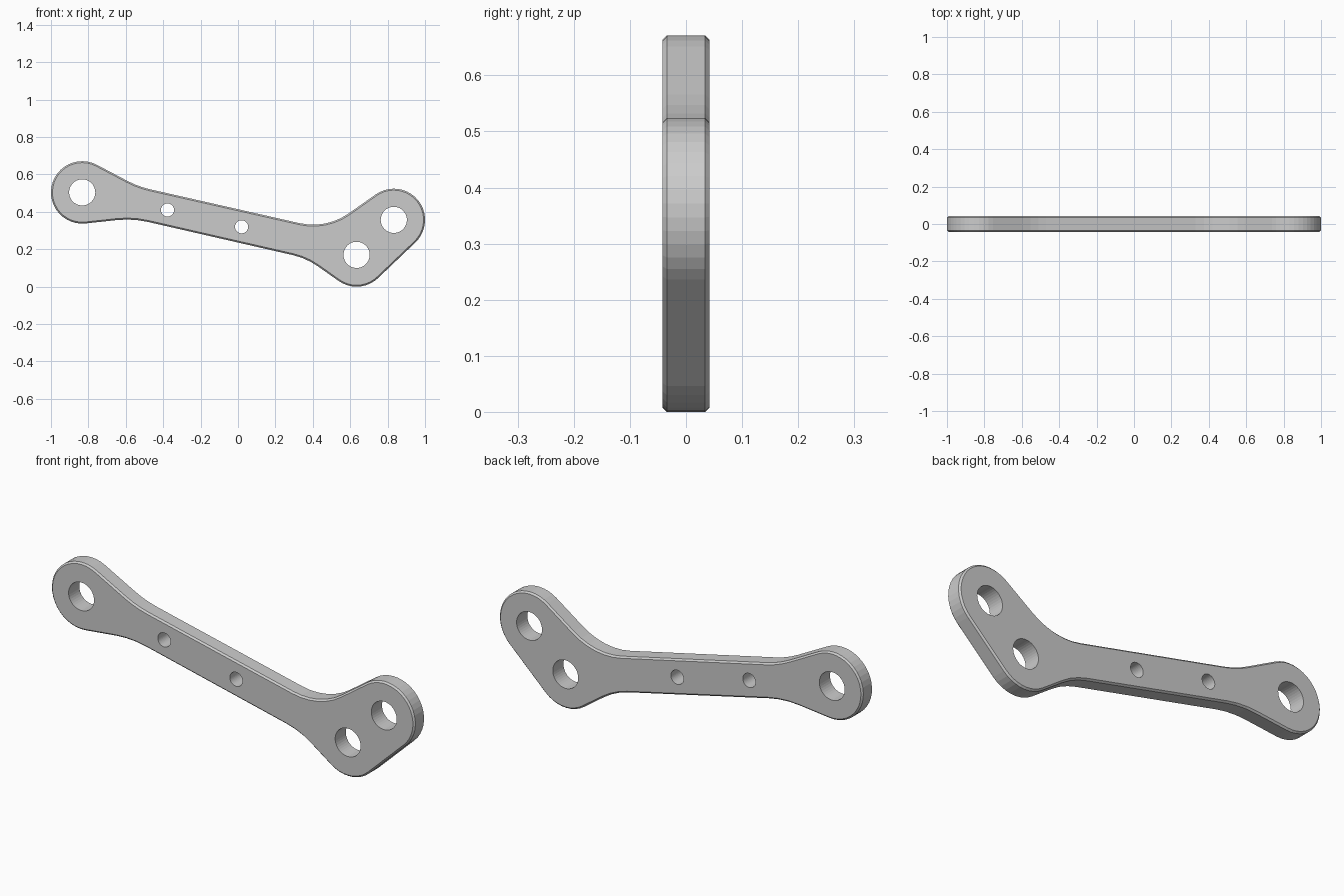
import bpy
import bmesh
from math import acos, atan2, ceil, cos, hypot, pi, radians, sin, tan
from mathutils import Vector

cube = bpy.data.objects.get("Cube")
if cube:
    bpy.data.objects.remove(cube)

HALF = 0.042        # half the plate thickness
CHAMFER = 0.008
LOBE = 0.167        # radius of the rounded ends
STEP = radians(9)

# Outline nodes, counter-clockwise: x, z, lobe radius, fillet radius
NODES = [
    (-0.564, 0.365, 0, 0.5),
    (0.366, 0.152, 0, 0.38),
    (0.634, 0.167, LOBE, 0),
    (0.833, 0.357, LOBE, 0),
    (0.472, 0.307, 0, 0.33),
    (-0.534, 0.535, 0, 0.5),
    (-0.833, 0.504, LOBE, 0),
]
# Holes: x, z, radius
HOLES = [
    (-0.833, 0.504, 0.07), (0.833, 0.357, 0.07), (0.634, 0.170, 0.07),
    (-0.377, 0.410, 0.035), (0.019, 0.320, 0.035),
]


def unit(a):
    return Vector((cos(a), sin(a)))


def tangent_angle(a, b):
    """Direction of the outward normal of the tangent running from a to b."""
    dx, dz = b[0] - a[0], b[1] - a[1]
    return atan2(dz, dx) - acos((a[2] - b[2]) / hypot(dx, dz))


def outline():
    """Points and outward normals of the filleted profile."""
    pts = []
    count = len(NODES)
    for i, node in enumerate(NODES):
        a_in = tangent_angle(NODES[i - 1], node)
        a_out = tangent_angle(node, NODES[(i + 1) % count])
        turn = (a_out - a_in + pi) % (2 * pi) - pi
        centre, radius = Vector(node[:2]), node[2]
        if node[3]:                       # concave fillet
            radius = -node[3]
            length = node[3] * tan(abs(turn) / 2)
            centre = centre - unit(a_in + pi / 2) * length + unit(a_in) * node[3]
        elif turn < 0:                    # lobe wraps more than half a circle
            turn += 2 * pi
        n = max(3, ceil(abs(turn) / STEP))
        for k in range(n + 1):
            normal = unit(a_in + turn * k / n)
            pts.append((centre + normal * radius, normal))
    return pts


def ring(bm, points, y):
    return [bm.verts.new((p.x, y, p.y)) for p in points]


def join(bm, a, b):
    for i in range(len(a)):
        j = (i + 1) % len(a)
        bm.faces.new((a[i], a[j], b[j], b[i]))


bm = bmesh.new()
profile = outline()
full = [p for p, n in profile]
inset = [p - n * CHAMFER for p, n in profile]

# Outer wall with chamfered rims
rings = [ring(bm, inset, -HALF), ring(bm, full, -HALF + CHAMFER),
         ring(bm, full, HALF - CHAMFER), ring(bm, inset, HALF)]
for a, b in zip(rings, rings[1:]):
    join(bm, a, b)
caps = [[rings[0]], [rings[-1]]]

# Straight hole walls
for x, z, r in HOLES:
    circle = [Vector((x, z)) + unit(2 * pi * k / 40) * r for k in range(40)]
    front, back = ring(bm, circle, -HALF), ring(bm, circle, HALF)
    join(bm, front, back)
    caps[0].append(front)
    caps[1].append(back)

# Flat front and back faces around the holes
for side, loops in zip((-1, 1), caps):
    edges = [bm.edges.get((loop[i - 1], loop[i]))
             for loop in loops for i in range(len(loop))]
    bmesh.ops.triangle_fill(bm, edges=edges, use_beauty=True,
                            use_dissolve=False, normal=(0, side, 0))
bmesh.ops.recalc_face_normals(bm, faces=bm.faces[:])

mesh = bpy.data.meshes.new("link_plate")
bm.to_mesh(mesh)
bm.free()
plate = bpy.data.objects.new("link_plate", mesh)
bpy.context.collection.objects.link(plate)

# Plain grey metal
grey = bpy.data.materials.new("plain_grey")
grey.use_nodes = True
colour = (0.6, 0.6, 0.6, 1)
grey.diffuse_color = colour
grey.node_tree.nodes["Principled BSDF"].inputs["Base Color"].default_value = colour
mesh.materials.append(grey)
